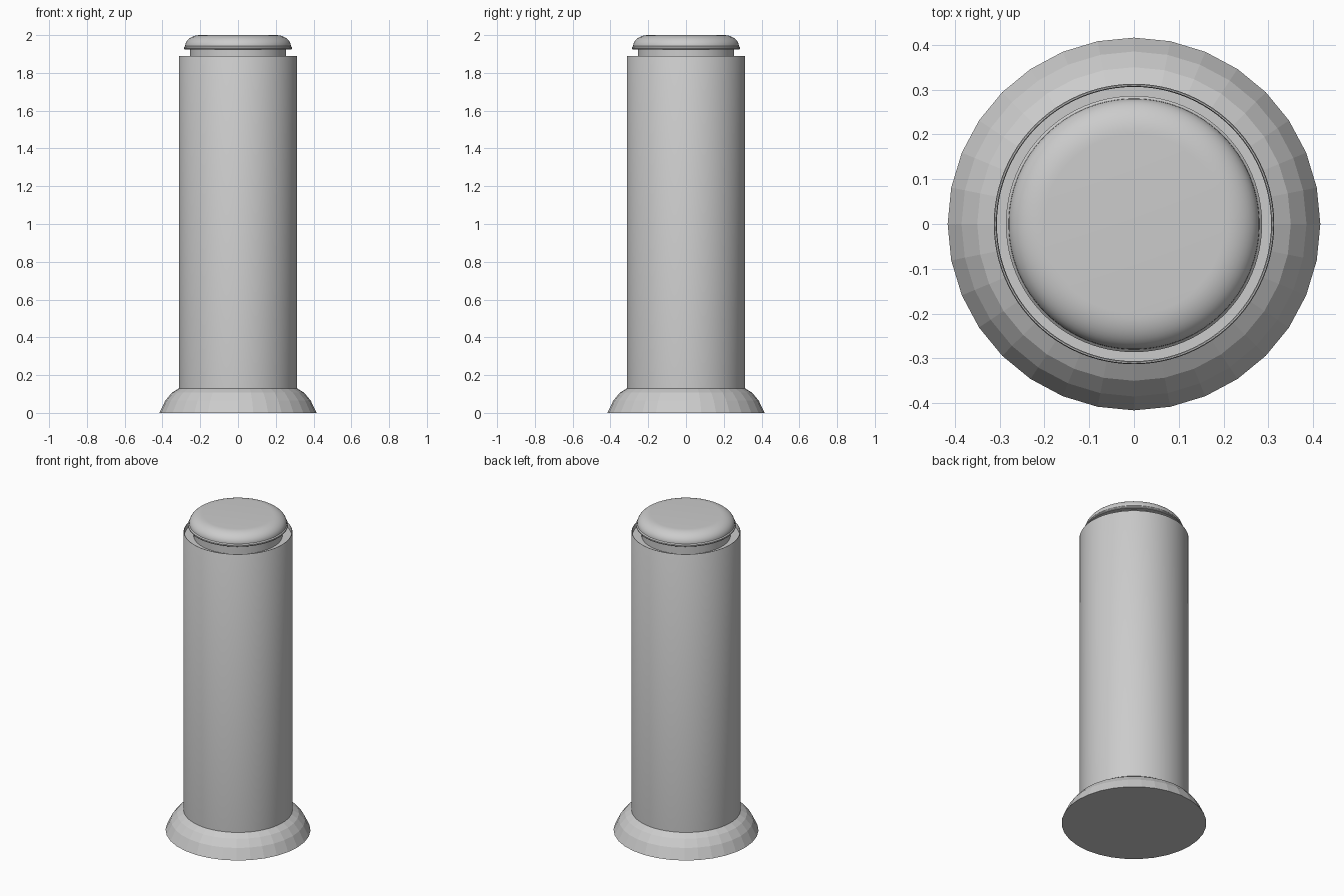
import bpy
import bmesh
from math import cos, sin, pi

if "Cube" in bpy.data.objects:
    bpy.data.objects.remove(bpy.data.objects["Cube"])


def lathe(name, profile, sides, smooth):
    """Revolve (radius, z) points about z and close both ends."""
    bm = bmesh.new()
    rings = [[bm.verts.new((r * cos(2 * pi * i / sides), r * sin(2 * pi * i / sides), z))
              for i in range(sides)] for r, z in profile]
    for low, high in zip(rings, rings[1:]):
        for i in range(sides):
            j = (i + 1) % sides
            bm.faces.new((low[i], low[j], high[j], high[i]))
    bm.faces.new(rings[0][::-1])
    bm.faces.new(rings[-1])
    bmesh.ops.recalc_face_normals(bm, faces=bm.faces)
    mesh = bpy.data.meshes.new(name)
    bm.to_mesh(mesh)
    bm.free()
    obj = bpy.data.objects.new(name, mesh)
    bpy.context.collection.objects.link(obj)
    if smooth:
        bpy.ops.object.select_all(action='DESELECT')
        obj.select_set(True)
        bpy.context.view_layer.objects.active = obj
        bpy.ops.object.shade_smooth_by_angle(angle=pi / 6)
    return obj


# Faceted flared foot
lathe("base_flare", [(0.416, 0), (0.385, 0.065), (0.35, 0.107), (0.31, 0.132)], 32, False)

# Post with a thin raised rim, shallow recess and narrow neck under the cap
lathe("post", [(0.313, 0.13), (0.313, 1.886), (0.311, 1.89), (0.308, 1.89),
               (0.306, 1.886), (0.306, 1.865), (0.255, 1.865), (0.255, 1.93)], 96, True)

# Domed cap: lip, elliptical shoulder, flat top
shoulder = [(0.20 + 0.08 * cos(a), 1.942 + 0.058 * sin(a))
            for a in (pi / 2 * k / 10 for k in range(11))]
lathe("cap", [(0.25, 1.925), (0.283, 1.925), (0.286, 1.929), (0.286, 1.936)] + shoulder, 96, True)
